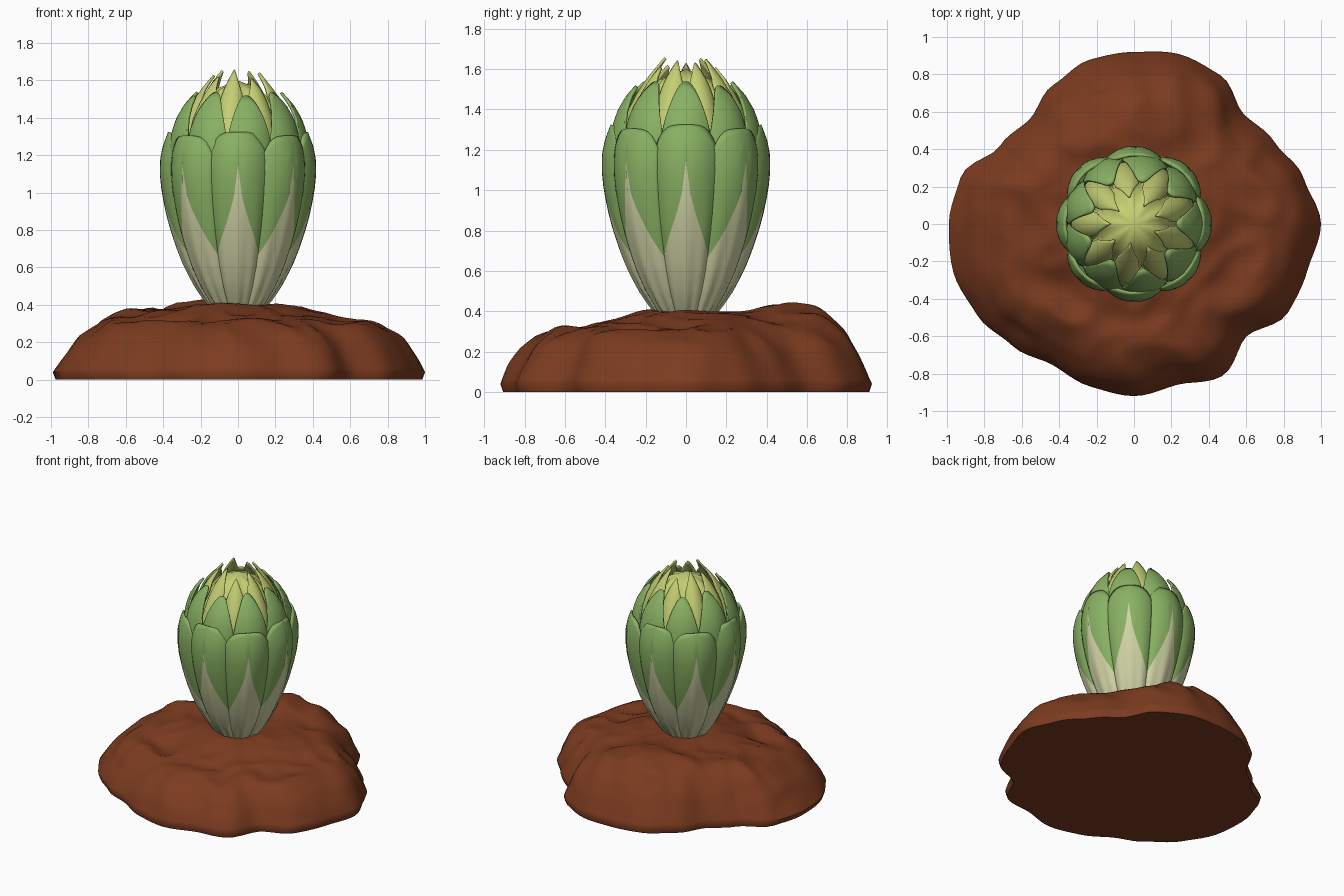
import bpy, bmesh, math
from mathutils import Vector, noise

cube = bpy.data.objects.get("Cube")
if cube:
    bpy.data.objects.remove(cube, do_unlink=True)


def material(name, rgb):
    m = bpy.data.materials.new(name)
    m.use_nodes = True
    m.diffuse_color = (*rgb, 1)
    m.node_tree.nodes["Principled BSDF"].inputs["Base Color"].default_value = (*rgb, 1)
    return m


SOIL = material("soil_brown", (0.20, 0.044, 0.014))
GREEN = material("leaf_green", (0.25, 0.44, 0.125))
PALE = material("pale_stalk", (0.64, 0.66, 0.38))
YELLOW = material("young_leaf_yellow", (0.55, 0.62, 0.17))


def finish(bm, name, mats, angle=50):
    mesh = bpy.data.meshes.new(name)
    for f in bm.faces:
        f.smooth = True
    bm.to_mesh(mesh)
    bm.free()
    mesh.set_sharp_from_angle(angle=math.radians(angle))
    for m in mats:
        mesh.materials.append(m)
    obj = bpy.data.objects.new(name, mesh)
    bpy.context.collection.objects.link(obj)
    return obj


def lookup(points, x):
    """Linear interpolation through (x, y) pairs."""
    if x <= points[0][0]:
        return points[0][1]
    for (a, ya), (b, yb) in zip(points, points[1:]):
        if x <= b:
            return ya + (yb - ya) * (x - a) / (b - a)
    return points[-1][1]


def around(values, a):
    """Smooth interpolation of values spaced evenly round a circle."""
    p = a / math.tau * len(values)
    i = int(p)
    k = p - i
    k = k * k * (3 - 2 * k)
    return values[i % len(values)] * (1 - k) + values[(i + 1) % len(values)] * k


# --- Soil mound: rings from the middle out to an irregular rim ---
RIM = [1.0, .94, .87, .83, .92, .94, .92, .91, .86, .79, .83, .96,
       .99, 1.0, .97, .92, .87, .90, .92, .89, .94, .85, .95, .96]
HEIGHT = [.32, .35, .43, .39, .35, .31, .31, .31]
FALL = [3.4, 2.8, 2.6, 2.4, 2.1, 2.8, 3.4, 3.4]
SEGS, RINGS = 120, 36


def soil_point(t, a):
    r = t * around(RIM, a)
    x, y = r * math.cos(a), r * math.sin(a)
    blend = min(1, max(0, (t - .22) / .35))
    top = .40 + (around(HEIGHT, a) - .40) * blend
    s = max(0, (t - .58) / .42)
    z = .04 + (top - .04) * (1 - s ** around(FALL, a))
    # lumps fade out at the rim and under the plant
    fade = min(1, t * 2) * min(1, (1 - t) * 6)
    lump = noise.noise(Vector((x * 3.2, y * 3.2, 1.7)))
    crease = abs(noise.noise(Vector((x * 4.5, y * 4.5, 5.1))))
    z += fade * (.03 * lump - .05 * crease + .012)
    # uneven bulges on the flank
    swell = 1 + .03 * s * (1 - s) * 4 * noise.noise(Vector((x * 5, y * 5, z * 9)))
    return x * swell, y * swell, max(z, .03)


bm = bmesh.new()
rings = []
for i in range(1, RINGS + 1):
    t = 1 - (1 - i / RINGS) ** 1.25
    rings.append([bm.verts.new(soil_point(t, math.tau * j / SEGS)) for j in range(SEGS)])
rings.append([bm.verts.new((v.co.x * .985, v.co.y * .985, 0)) for v in rings[-1]])
for lo, hi in zip(rings, rings[1:]):
    for j in range(SEGS):
        k = (j + 1) % SEGS
        bm.faces.new((lo[j], hi[j], hi[k], lo[k]))
bm.faces.new(rings[0])
bm.faces.new(rings[-1][::-1])
finish(bm, "soil_mound", [SOIL])


# --- Leaves: curved sheets that follow a side profile ---
def leaf(name, angle, half, profile, tip, drop, power, mats, split, bulge, ripple, shift=0):
    """half: half width in radians; tip(u) falls by drop; split(u): colour border height."""
    cols, low, high = 16, 12, 14
    z0 = profile[0][0]
    bm = bmesh.new()
    grid = []
    for i in range(low + high + 1):
        row = []
        for c in range(cols + 1):
            u = 2 * c / cols - 1
            border = split(abs(u))
            end = tip - drop * abs(u) ** power
            if i <= low:
                z = z0 + (border - z0) * i / low
            else:
                z = border + (end - border) * (i - low) / high
            r = lookup(profile, z) * (1 - bulge * u * u + shift)
            r -= ripple * (1 - math.cos(3 * math.pi * u)) * max(0, 1.1 - z)
            a = angle + u * half
            row.append(bm.verts.new((r * math.cos(a), r * math.sin(a), z)))
        grid.append(row)
    for i, (lo, hi) in enumerate(zip(grid, grid[1:])):
        for c in range(cols):
            f = bm.faces.new((lo[c], lo[c + 1], hi[c + 1], hi[c]))
            f.material_index = 0 if i < low else len(mats) - 1
    obj = finish(bm, name, mats)
    thick = obj.modifiers.new("thickness", 'SOLIDIFY')
    thick.thickness = .014
    thick.offset = -1


OUTER = [(.36, .13), (.42, .18), (.5, .235), (.6, .288), (.7, .328), (.8, .362),
         (.9, .388), (1.0, .408), (1.1, .418), (1.18, .416), (1.25, .402), (1.33, .372)]
MIDDLE = [(.5, .18), (.8, .32), (1.0, .365), (1.15, .383), (1.25, .38), (1.33, .365),
          (1.4, .34), (1.47, .298), (1.54, .235)]
INNER = [(.9, .29), (1.15, .335), (1.3, .318), (1.4, .288), (1.48, .247),
         (1.55, .2), (1.61, .15), (1.67, .1)]

# Outer ring with pale pointed stalks
for n in range(8):
    leaf(f"outer_leaf_{n + 1}", n * math.tau / 8, math.radians(24.5), OUTER,
         1.315 + .01 * (-1) ** n, .11, 4, [PALE, GREEN],
         lambda u: 1.15 - .5 * u ** .52, .10, .008, .012 * (n % 2))

# Middle ring, narrower and rounded to a tip
for n in range(9):
    leaf(f"middle_leaf_{n + 1}", n * math.tau / 9, math.radians(20.5), MIDDLE,
         1.53 + .01 * (-1) ** n, .26, 2.5, [GREEN],
         lambda u: 1.1, .07, .002)

# Young yellow leaves in the gaps, blunt and uneven in height, leaning together
for n in range(9):
    leaf(f"young_leaf_{n + 1}", (n + .5) * math.tau / 9, math.radians(17), INNER,
         1.635 + .025 * math.sin(n * 2.4), .13, 1.6, [YELLOW],
         lambda u: 1.15, .12, .0)

# Closed yellow heart, fluted between the young leaves
bm = bmesh.new()
for k in range(36):
    a = math.tau * k / 36
    flute = 1 + .1 * math.cos(9 * a - math.pi)
    for r, z in ((.26, 1.2), (.2, 1.45), (.12, 1.55)):
        bm.verts.new((r * flute * math.cos(a), r * flute * math.sin(a), z))
apex = bm.verts.new((0, 0, 1.6))
bm.verts.ensure_lookup_table()
for k in range(36):
    a, b = 3 * k, 3 * ((k + 1) % 36)
    for i in range(2):
        bm.faces.new([bm.verts[j] for j in (a + i, b + i, b + i + 1, a + i + 1)])
    bm.faces.new((bm.verts[a + 2], bm.verts[b + 2], apex))
finish(bm, "leaf_heart", [YELLOW])
